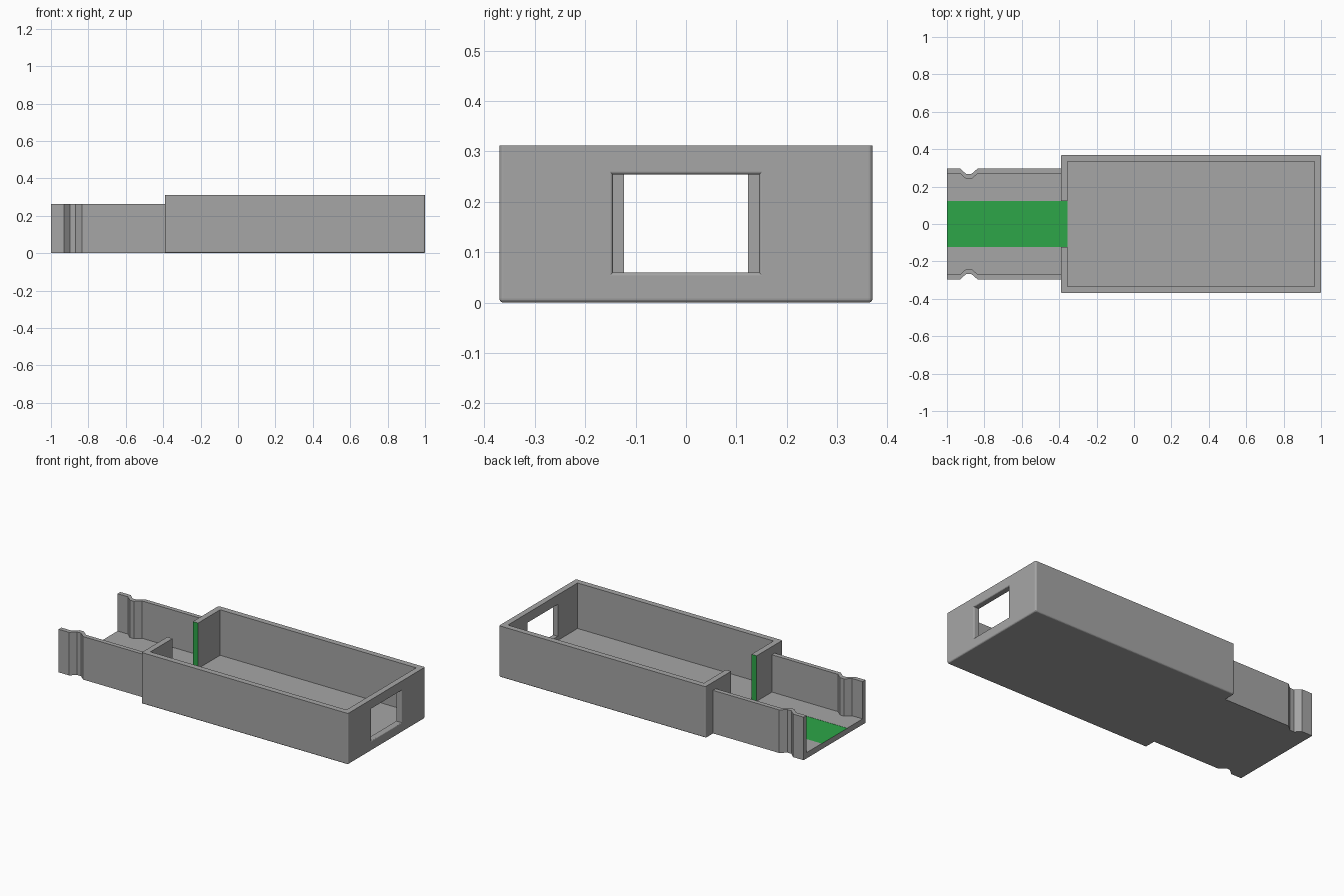
import bpy, bmesh, math

if "Cube" in bpy.data.objects:
    bpy.data.objects.remove(bpy.data.objects["Cube"])

BOX_X, BOX_Y, BOX_Z = (-0.39, 1.0), 0.37, 0.312
WALL, FLOOR = 0.035, 0.035
TRAY_Y, TRAY_Z, TRAY_WALL = 0.297, 0.262, 0.027
SLOT_Y = 0.123


def material(name, rgb):
    m = bpy.data.materials.new(name)
    m.diffuse_color = (*rgb, 1)
    m.use_nodes = True
    m.node_tree.nodes["Principled BSDF"].inputs["Base Color"].default_value = m.diffuse_color
    return m


GREY = material("grey plastic", (0.38, 0.38, 0.38))
GREEN = material("green channel", (0.026, 0.38, 0.065))


def finish(name, bm):
    bmesh.ops.recalc_face_normals(bm, faces=bm.faces[:])
    me = bpy.data.meshes.new(name)
    bm.to_mesh(me)
    bm.free()
    me.materials.append(GREY)
    ob = bpy.data.objects.new(name, me)
    bpy.context.collection.objects.link(ob)
    return ob


def prism(name, outline, z0, z1):
    """Extrude a plan outline from z0 to z1."""
    bm = bmesh.new()
    face = bm.faces.new([bm.verts.new((x, y, z0)) for x, y in outline])
    new = bmesh.ops.extrude_face_region(bm, geom=[face])["geom"]
    for v in new:
        if isinstance(v, bmesh.types.BMVert):
            v.co.z = z1
    return finish(name, bm)


def block(name, x0, x1, y, z0, z1):
    return prism(name, [(x0, -y), (x1, -y), (x1, y), (x0, y)], z0, z1)


def cut(ob, cutter):
    mod = ob.modifiers.new("cut", 'BOOLEAN')
    mod.operation = 'DIFFERENCE'
    mod.solver = 'EXACT'
    mod.object = cutter
    bpy.context.view_layer.objects.active = ob
    bpy.ops.object.modifier_apply(modifier=mod.name)


def tray_outline(y, x0, x1):
    """Plan of the tray with a snap notch pinched into both sides."""
    side = [(x0, y), (-0.93, y), (-0.897, y - 0.03),
            (-0.87, y - 0.03), (-0.835, y), (x1, y)]
    return side + [(x, -v) for x, v in reversed(side)]


# Main box with rounded upright corners and lower edges
box = block("main_box", *BOX_X, BOX_Y, 0, BOX_Z)
bm = bmesh.new()
bm.from_mesh(box.data)
edges = []
for e in bm.edges:
    a, b = e.verts[0].co, e.verts[1].co
    upright = abs(a.z - b.z) > 0.1
    low = max(a.z, b.z) < 0.01 and max(a.x, b.x) > 0
    if upright or low:
        edges.append(e)
bmesh.ops.bevel(bm, geom=edges, offset=0.008, segments=4, profile=0.5, affect='EDGES')
bm.to_mesh(box.data)
bm.free()

# Narrow tray at the open end
tray = prism("open_tray", tray_outline(TRAY_Y, -1, BOX_X[0]), 0, TRAY_Z)

# Window cutter with a flared outer rim
bm = bmesh.new()
r = 0.006
rings = [(0.9, 0)]
rings += [(1 - r + r * math.sin(t), r - r * math.cos(t))
          for t in (i * math.pi / 8 for i in range(5))]
rings.append((1.05, r))
loops = []
for x, d in rings:
    y, z0, z1 = 0.145 + d, 0.06 - d, 0.254 + d
    loops.append([bm.verts.new((x, *p)) for p in ((-y, z0), (y, z0), (y, z1), (-y, z1))])
for a, b in zip(loops, loops[1:]):
    for i in range(4):
        j = (i + 1) % 4
        bm.faces.new((a[i], a[j], b[j], b[i]))
bm.faces.new(loops[0])
bm.faces.new(loops[-1])
window = finish("window_cutter", bm)

# Hollows and the long channel
cavity = block("cavity_cutter", BOX_X[0] + WALL, BOX_X[1] - WALL, BOX_Y - WALL, FLOOR, 0.5)
tray_hollow = prism("tray_cutter", tray_outline(TRAY_Y - TRAY_WALL, -1.1, -0.3), FLOOR, 0.5)
channel = block("channel_cutter", -1.2, BOX_X[0] + WALL + 0.0005, SLOT_Y, FLOOR - 0.001, 0.6)
for c in (cavity, window, channel):
    cut(box, c)
for c in (tray_hollow, channel):
    cut(tray, c)
for c in (cavity, window, channel, tray_hollow):
    bpy.data.objects.remove(c)

# Paint the channel floor and its sides
for ob in (box, tray):
    ob.data.materials.clear()
    ob.data.materials.append(GREY)
    ob.data.materials.append(GREEN)
    for p in ob.data.polygons:
        c = p.center
        inside = (abs(c.y) < SLOT_Y + 0.001 and c.x < BOX_X[0] + WALL + 0.001
                  and 0.03 < c.z < 0.3 and abs(p.normal.x) < 0.5)
        low = p.normal.z < 0.5 or abs(c.z - FLOOR + 0.001) < 0.0005
        p.material_index = 1 if inside and low else 0
